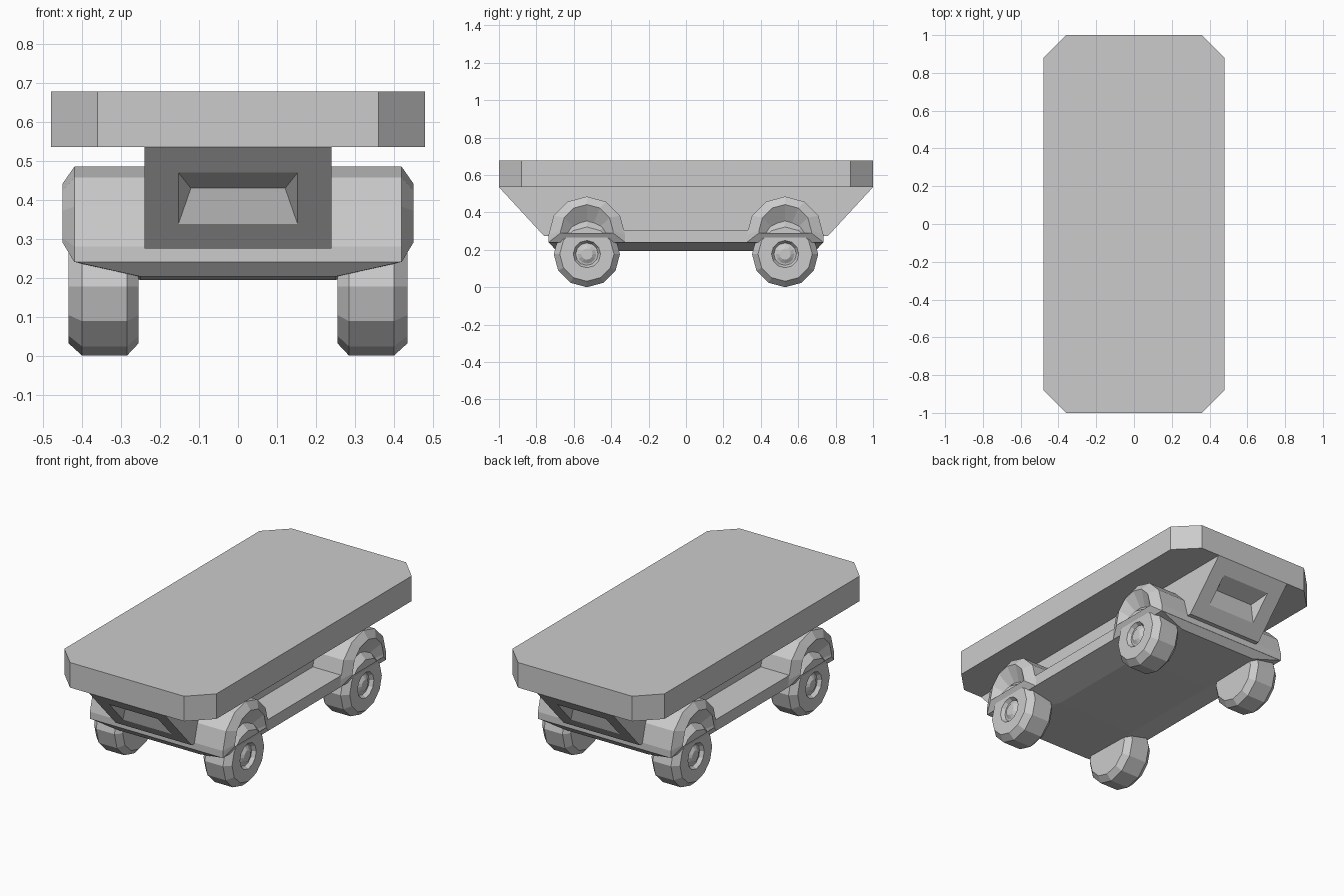
import bpy, bmesh
from math import cos, sin, pi, radians

if "Cube" in bpy.data.objects:
    bpy.data.objects.remove(bpy.data.objects["Cube"])


def finish(name, bm):
    bmesh.ops.recalc_face_normals(bm, faces=bm.faces)
    me = bpy.data.meshes.new(name)
    bm.to_mesh(me)
    bm.free()
    ob = bpy.data.objects.new(name, me)
    bpy.context.collection.objects.link(ob)
    return ob


def loft(name, rings):
    """Skin a list of equal-length point rings and cap both ends."""
    bm = bmesh.new()
    vs = [[bm.verts.new(p) for p in r] for r in rings]
    n = len(vs[0])
    for a, b in zip(vs, vs[1:]):
        for i in range(n):
            j = (i + 1) % n
            bm.faces.new((a[i], a[j], b[j], b[i]))
    bm.faces.new(vs[0])
    bm.faces.new(vs[-1])
    return finish(name, bm)


def hull(name, pts):
    bm = bmesh.new()
    for p in pts:
        bm.verts.new(p)
    bmesh.ops.convex_hull(bm, input=bm.verts)
    bmesh.ops.dissolve_limit(bm, angle_limit=radians(0.5),
                             verts=bm.verts, edges=bm.edges)
    return finish(name, bm)


S = (-1, 1)

# Flat deck with clipped corners
outline = [(0.36, 1), (-0.36, 1), (-0.48, 0.88), (-0.48, -0.88),
           (-0.36, -1), (0.36, -1), (0.48, -0.88), (0.48, 0.88)]
loft("deck", [[(x, y, z) for x, y in outline] for z in (0.535, 0.678)])

# Central body: sloping ends, each with a wedge-shaped recess
bm = bmesh.new()
ends = []
for s in S:
    def ring(hx, z0, z1):
        return [bm.verts.new((x, s * (0.76 + (z - 0.275) * 0.24 / 0.26), z))
                for x, z in ((-hx, z0), (hx, z0), (hx, z1), (-hx, z1))]
    o, i = ring(0.24, 0.275, 0.535), ring(0.153, 0.338, 0.47)
    for k in range(4):
        j = (k + 1) % 4
        bm.faces.new((o[k], o[j], i[j], i[k]))
    l, r = [bm.verts.new((x, s * 0.84, 0.43)) for x in (-0.121, 0.121)]
    bm.faces.new((i[0], i[1], r, l))
    bm.faces.new((i[3], i[2], r, l))
    bm.faces.new((i[0], i[3], l))
    bm.faces.new((i[1], i[2], r))
    ends.append(o)
for k in range(4):
    j = (k + 1) % 4
    bm.faces.new((ends[0][k], ends[0][j], ends[1][j], ends[1][k]))
finish("body", bm)

# Undertray with slanted edges, and the side rails between the wheels
hull("undertray",
     [(a * 0.42, b * 0.735, 0.241) for a in S for b in S]
     + [(a * 0.25, b * 0.70, 0.203) for a in S for b in S]
     + [(a * 0.25, b * 0.32, 0.194) for a in S for b in S])
hull("side_rails", [(a * 0.42, b * 0.40, z)
                    for a in S for b in S for z in (0.24, 0.305)])

# Arched fenders running across the full width
sections = [(0.40, 0.075, 0.28, 0.24), (0.45, 0.14, 0.302, 0.29),
            (0.42, 0.205, 0.28, 0.24)]


def arch(x, yc, r, zc, zb):
    pts = [(x, yc + r * cos(k * pi / 6), zc + r * sin(k * pi / 6))
           for k in range(7)]
    return pts + [(x, yc - r, zb), (x, yc + r, zb)]


# Wheel lathe profile: (x, radius), ending in a domed hub
wheel = [(0.255, 0.145), (0.285, 0.177), (0.40, 0.177), (0.435, 0.145),
         (0.435, 0.073), (0.415, 0.06), (0.417, 0.05), (0.43, 0.03)]

for s, end in zip(S, ("front", "rear")):
    yc = s * 0.53
    rings = [arch(-x, yc, *v) for x, *v in sections]
    rings += [arch(x, yc, *v) for x, *v in reversed(sections)]
    loft(end + "_fender", rings)
    for a, side in zip(S, ("left", "right")):
        loft(f"{end}_{side}_wheel",
             [[(a * x, yc + r * sin(k * pi / 6), 0.177 - r * cos(k * pi / 6))
               for k in range(12)] for x, r in wheel])
